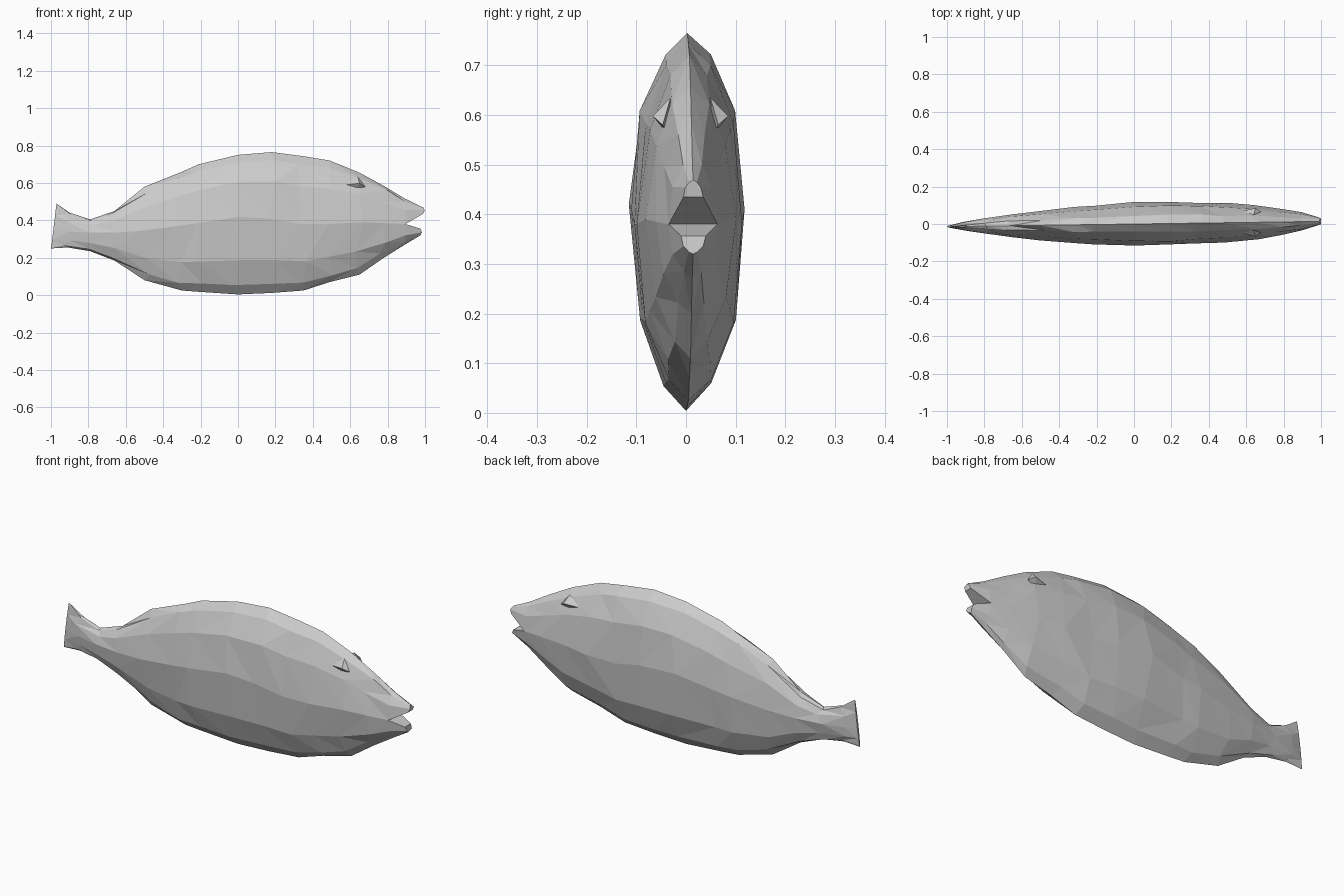
import bpy, bmesh, random
from mathutils import Vector

random.seed(4)
cube = bpy.data.objects.get("Cube")
if cube:
    bpy.data.objects.remove(cube, do_unlink=True)

grey = bpy.data.materials.new("fish_grey")
grey.use_nodes = True
colour = (0.6, 0.6, 0.6, 1)
grey.diffuse_color = colour
grey.node_tree.nodes["Principled BSDF"].inputs["Base Color"].default_value = colour


def make_object(name, bm):
    bmesh.ops.recalc_face_normals(bm, faces=bm.faces)
    mesh = bpy.data.meshes.new(name)
    bm.to_mesh(mesh)
    bm.free()
    mesh.materials.append(grey)
    obj = bpy.data.objects.new(name, mesh)
    bpy.context.collection.objects.link(obj)


def bridge(bm, a, b):
    # Facet the band between two loops with alternating diagonals
    n = len(a)
    for i in range(n):
        j = (i + 1) % n
        if i % 2:
            bm.faces.new((a[i], a[j], b[j]))
            bm.faces.new((a[i], b[j], b[i]))
        else:
            bm.faces.new((a[i], a[j], b[i]))
            bm.faces.new((a[j], b[j], b[i]))


# Body stations: x, belly height, widest height, back height, half width
STATIONS = [
    (-0.985, 0.25, 0.35, 0.49, 0.006),
    (-0.91, 0.255, 0.34, 0.445, 0.022),
    (-0.79, 0.235, 0.335, 0.405, 0.04),
    (-0.66, 0.185, 0.335, 0.45, 0.061),
    (-0.50, 0.08, 0.345, 0.58, 0.077),
    (-0.30, 0.025, 0.37, 0.66, 0.096),
    (-0.21, 0.018, 0.385, 0.70, 0.104),
    (0.0, 0.004, 0.42, 0.75, 0.119),
    (0.18, 0.012, 0.41, 0.765, 0.117),
    (0.35, 0.025, 0.38, 0.743, 0.112),
    (0.49, 0.07, 0.38, 0.72, 0.103),
    (0.65, 0.11, 0.39, 0.655, 0.09),
    (0.78, 0.20, 0.385, 0.584, 0.07),
    (0.895, 0.272, 0.38, 0.515, 0.049),
]
# Half cross-section: height fraction and width fraction
UPPER = [(0, 1), (0.56, 0.8), (0.88, 0.38), (1, 0)]
HALF = UPPER + [(h, -w) for h, w in UPPER[-2::-1]]
SECTION = HALF + [(-h, -w) for h, w in HALF[1:-1]]

bm = bmesh.new()
rings = []
for k, (x, low, mid, high, width) in enumerate(STATIONS):
    ring = []
    for h, w in SECTION:
        z = mid + h * ((high - mid) if h > 0 else (mid - low))
        dy = random.uniform(-0.04, 0.04) * width if w else 0
        dx = random.uniform(-0.025, 0.025) if 0 < k < len(STATIONS) - 1 and w else 0
        if k == 0:
            dx = 0.12 * (z - 0.37)  # slanted tail edge
        ring.append(bm.verts.new((x + dx, 0.014 * x + w * width + dy, z)))
    rings.append(ring)
for a, b in zip(rings, rings[1:]):
    bridge(bm, a, b)
bm.faces.new(rings[0])

# Open jaws: each half of the last ring narrows to its own tip
head = rings[-1]
half = len(head) // 2


def jaw(loop, tip_x, tip_z, height, width):
    zs = [v.co.z for v in loop]
    lo, hi = min(zs), max(zs)
    tip = []
    for v in loop:
        t = (v.co.z - lo) / (hi - lo) - 0.5
        tip.append(bm.verts.new((tip_x - abs(t) * 0.02, 0.014 + (v.co.y - 0.012) * width,
                                 tip_z + t * height)))
    n = len(loop)
    for i in range(n):
        j = (i + 1) % n
        bm.faces.new((loop[i], loop[j], tip[j], tip[i]))
    bm.faces.new(tip)


jaw(head[:half + 1], 1.0, 0.452, 0.034, 0.4)
jaw(head[half:] + head[:1], 0.985, 0.338, 0.036, 0.5)
make_object("fish_body", bm)

# Small brow ridge above the eye hollow on each side
for name, side in (("left_side_brow", 1), ("right_side_brow", -1)):
    bm = bmesh.new()
    points = [(0.57, 0.058, 0.59), (0.65, 0.076, 0.598), (0.68, 0.056, 0.58),
              (0.64, 0.04, 0.635), (0.62, 0.045, 0.56)]
    v = [bm.verts.new(Vector((x, 0.009 + side * y, z))) for x, y, z in points]
    for tri in ((0, 1, 3), (1, 2, 3), (0, 4, 1), (1, 4, 2), (0, 3, 4), (2, 4, 3)):
        bm.faces.new([v[i] for i in tri])
    make_object(name, bm)
